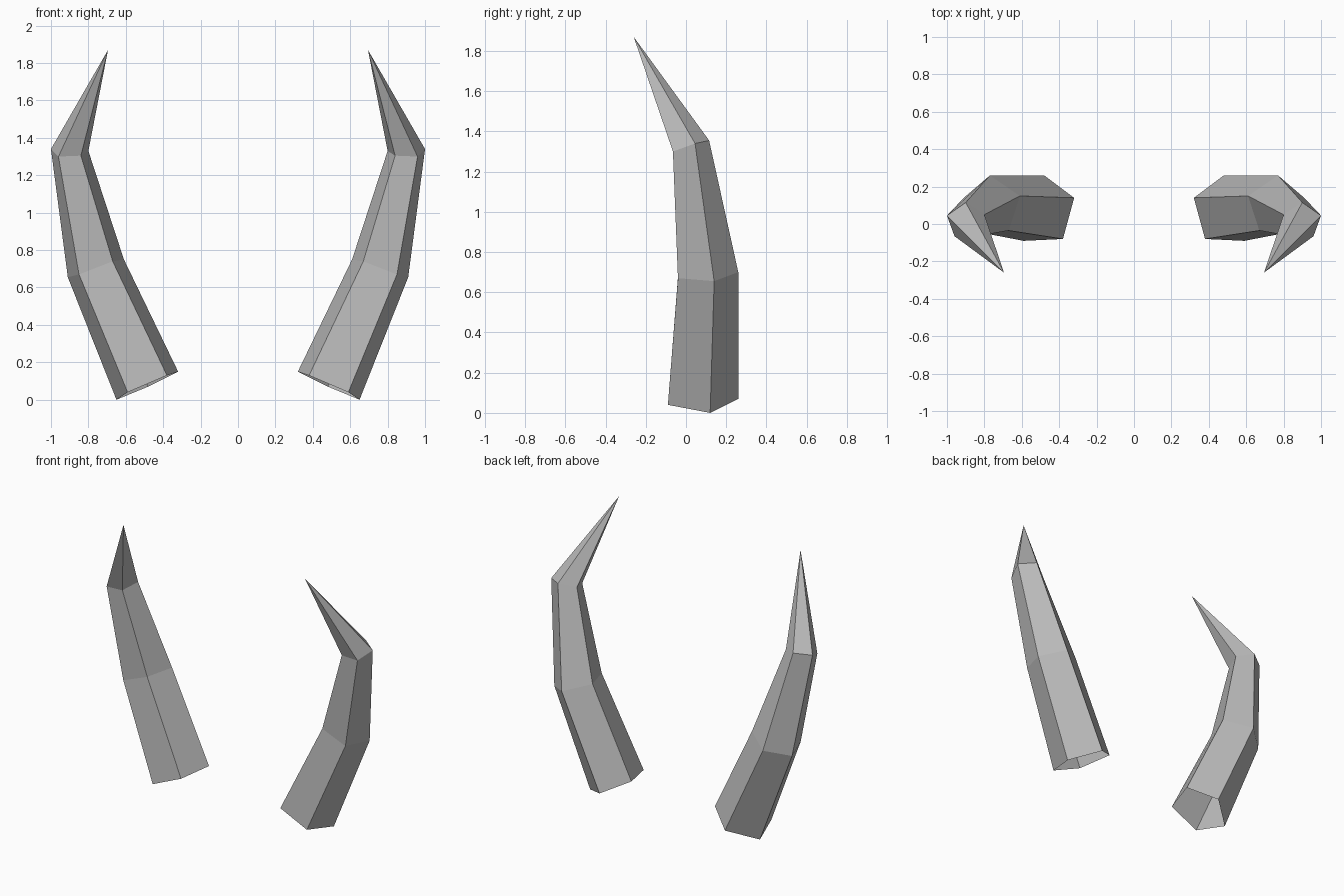
import bpy
import bmesh

cube = bpy.data.objects.get("Cube")
if cube:
    bpy.data.objects.remove(cube, do_unlink=True)

# Single flat horn colour
grey = bpy.data.materials.new("horn_grey")
grey.use_nodes = True
colour = (0.5, 0.5, 0.5, 1.0)
grey.diffuse_color = colour
grey.node_tree.nodes["Principled BSDF"].inputs["Base Color"].default_value = colour

# Five-sided cross-sections, running inner front, outer front, outer, back, inner
SECTIONS = [
    [(0.38, -0.08, 0.13), (0.59, -0.09, 0.04), (0.65, 0.12, 0.0), (0.48, 0.26, 0.07), (0.32, 0.14, 0.15)],
    [(0.67, -0.035, 0.74), (0.85, -0.04, 0.67), (0.91, 0.14, 0.655), (0.77, 0.26, 0.70), (0.61, 0.15, 0.75)],
    [(0.84, -0.065, 1.305), (0.96, -0.065, 1.30), (1.0, 0.045, 1.34), (0.90, 0.115, 1.355), (0.80, 0.05, 1.33)],
]
TIP = (0.695, -0.26, 1.87)


def make_horn(name, side):
    """Loft the sections into a pointed horn with an open base."""
    bm = bmesh.new()

    def vert(p):
        return bm.verts.new((p[0] * side, p[1], p[2]))

    def face(verts):
        bm.faces.new(verts if side > 0 else verts[::-1])

    rings = [[vert(p) for p in section] for section in SECTIONS]
    tip = vert(TIP)
    count = len(rings[0])
    for i in range(count):
        j = (i + 1) % count
        for low, high in zip(rings, rings[1:]):
            face([low[i], low[j], high[j], high[i]])
        face([rings[-1][i], rings[-1][j], tip])

    mesh = bpy.data.meshes.new(name)
    bm.to_mesh(mesh)
    bm.free()
    mesh.materials.append(grey)
    horn = bpy.data.objects.new(name, mesh)
    bpy.context.collection.objects.link(horn)


make_horn("left_horn", 1)
make_horn("right_horn", -1)
